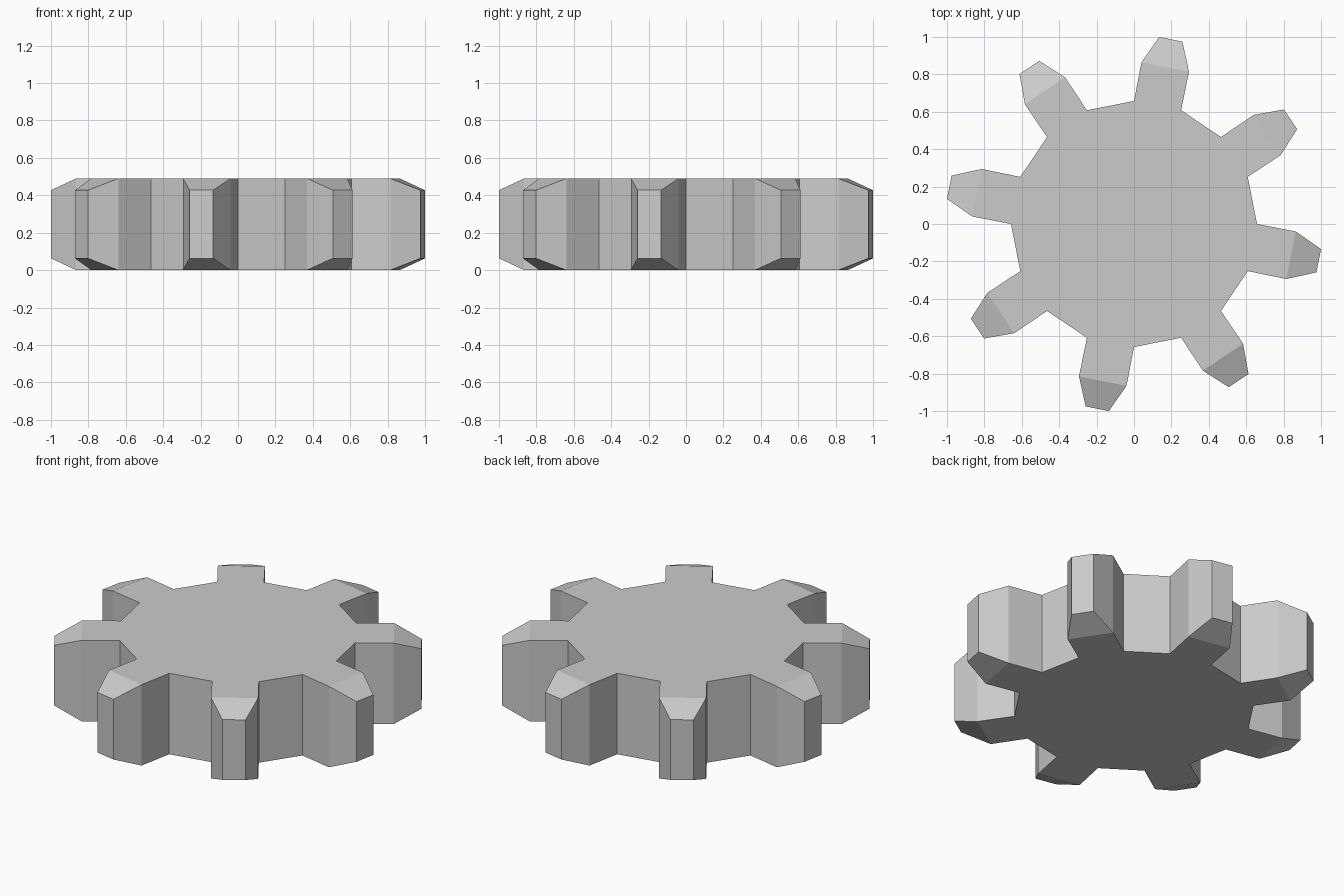
import bpy, bmesh
from math import cos, sin, radians

if "Cube" in bpy.data.objects:
    bpy.data.objects.remove(bpy.data.objects["Cube"])

TEETH = 8
HEIGHT = 0.49
CHAMFER = 0.063
# Tooth half profile: (radius, half angle in degrees)
ROOT, SHOULDER, TIP = (0.658, 11.25), (0.866, 8.6), (1.009, 3.6)

bm = bmesh.new()


def edge_pair(radius, angle, inset=0.0):
    """Bottom and top vertex at one corner of the outline."""
    a = radians(angle)
    x, y = radius * cos(a), radius * sin(a)
    return bm.verts.new((x, y, inset)), bm.verts.new((x, y, HEIGHT - inset))


hub = []
for i in range(TEETH):
    centre = 45 * i + 33.75
    r0, s0, t0 = [edge_pair(r, centre - a, c) for (r, a), c in
                  ((ROOT, 0), (SHOULDER, 0), (TIP, CHAMFER))]
    t1, s1, r1 = [edge_pair(r, centre + a, c) for (r, a), c in
                  ((TIP, CHAMFER), (SHOULDER, 0), (ROOT, 0))]
    loop = [r0, s0, t0, t1, s1, r1]
    # Tooth walls
    for a, b in zip(loop, loop[1:]):
        bm.faces.new((a[0], b[0], b[1], a[1]))
    # Tooth faces and sloped tips
    bm.faces.new((s0[1], t0[1], t1[1], s1[1]))
    bm.faces.new((s1[0], t1[0], t0[0], s0[0]))
    bm.faces.new((r0[1], s0[1], s1[1], r1[1]))
    bm.faces.new((r1[0], s1[0], s0[0], r0[0]))
    hub += [r0, r1]

# Valley walls between teeth
for i in range(1, len(hub), 2):
    a, b = hub[i], hub[(i + 1) % len(hub)]
    bm.faces.new((a[0], b[0], b[1], a[1]))
# Hub caps
bm.faces.new([p[1] for p in hub])
bm.faces.new([p[0] for p in reversed(hub)])

bmesh.ops.dissolve_limit(bm, angle_limit=radians(0.5),
                         verts=bm.verts[:], edges=bm.edges[:])
bmesh.ops.recalc_face_normals(bm, faces=bm.faces[:])

mesh = bpy.data.meshes.new("gear")
bm.to_mesh(mesh)
bm.free()
gear = bpy.data.objects.new("gear", mesh)
bpy.context.collection.objects.link(gear)
